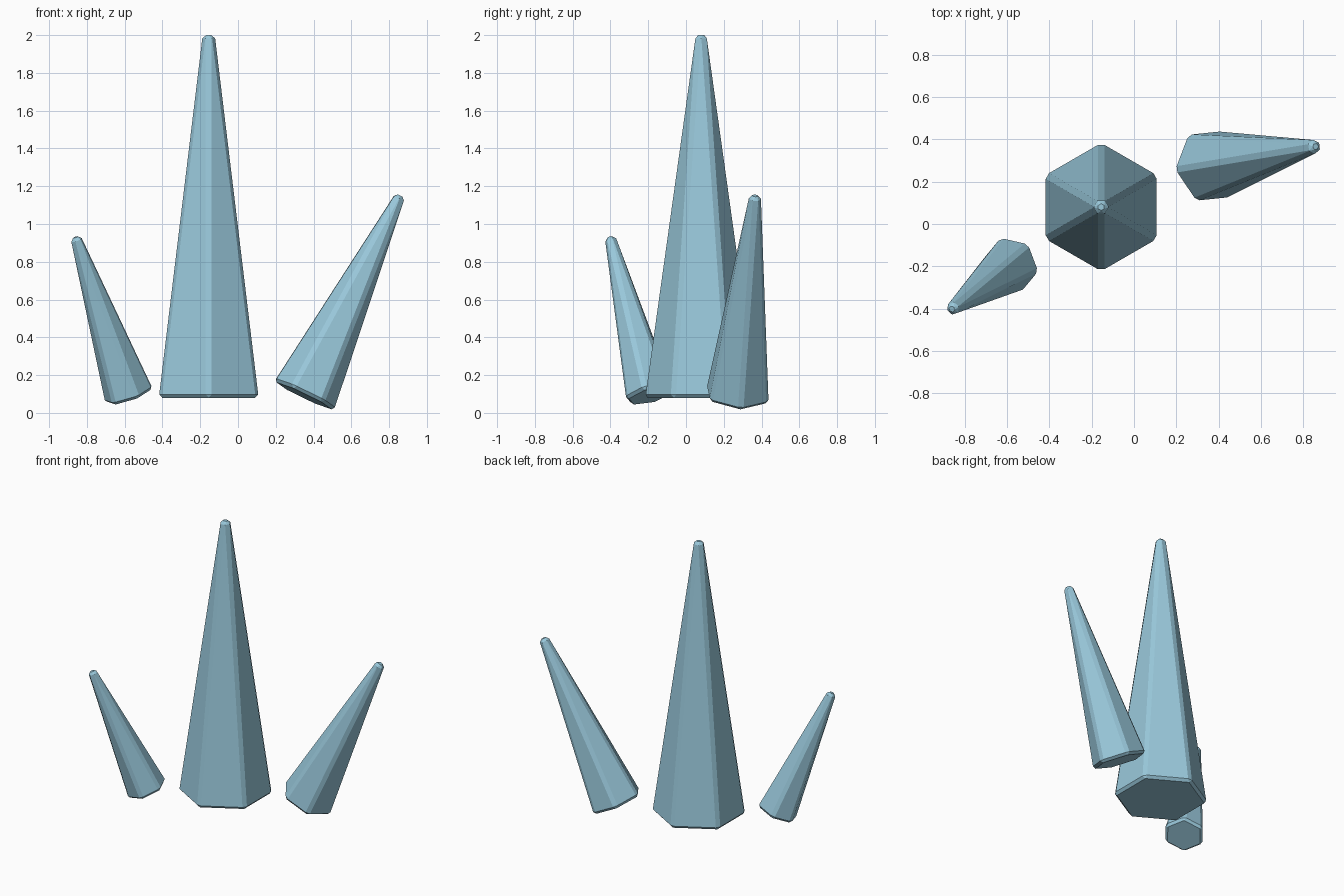
import bpy
import bmesh
from math import radians
from mathutils import Matrix, Vector

cube = bpy.data.objects.get("Cube")
if cube:
    bpy.data.objects.remove(cube, do_unlink=True)

# Pale blue crystal material
ice = bpy.data.materials.new("pale_blue_crystal")
ice.use_nodes = True
colour = (0.32, 0.58, 0.71, 1.0)
ice.diffuse_color = colour
ice.node_tree.nodes["Principled BSDF"].inputs["Base Color"].default_value = colour


def crystal(name, base, tip, radius, tip_radius, spin):
    """Bevelled six-sided spike from the base centre to the tip centre."""
    base = Vector(base)
    axis = Vector(tip) - base
    length = axis.length
    bm = bmesh.new()
    bmesh.ops.create_cone(
        bm, cap_ends=True, segments=6, radius1=radius, radius2=tip_radius,
        depth=length, matrix=Matrix.Translation((0, 0, length / 2)))
    mesh = bpy.data.meshes.new(name)
    bm.to_mesh(mesh)
    bm.free()
    mesh.materials.append(ice)

    obj = bpy.data.objects.new(name, mesh)
    bpy.context.collection.objects.link(obj)

    # Lean towards the tip, with the facets spun about the axis
    flat = Vector((axis.x, axis.y))
    azimuth = Vector((1, 0)).angle_signed(flat) * -1 if flat.length else 0
    lean = Vector((0, 0, 1)).angle(axis)
    obj.matrix_world = (
        Matrix.Translation(base)
        @ Matrix.Rotation(azimuth, 4, "Z")
        @ Matrix.Rotation(lean, 4, "Y")
        @ Matrix.Rotation(radians(spin), 4, "Z"))

    # Narrow chamfer on every edge
    bevel = obj.modifiers.new("chamfer", "BEVEL")
    bevel.width = tip_radius * 0.49
    bevel.segments = 1
    bevel.limit_method = "ANGLE"
    bevel.angle_limit = radians(30)
    return obj


crystal("tall_center_crystal", (-0.155, 0.08, 0.08), (-0.155, 0.08, 2.0),
        0.305, 0.037, 0)
crystal("left_crystal", (0.35, 0.273, 0.09), (0.858, 0.366, 1.15),
        0.183, 0.035, -34)
crystal("right_crystal", (-0.577, -0.19, 0.09), (-0.86, -0.402, 0.93),
        0.139, 0.033, -17.5)
